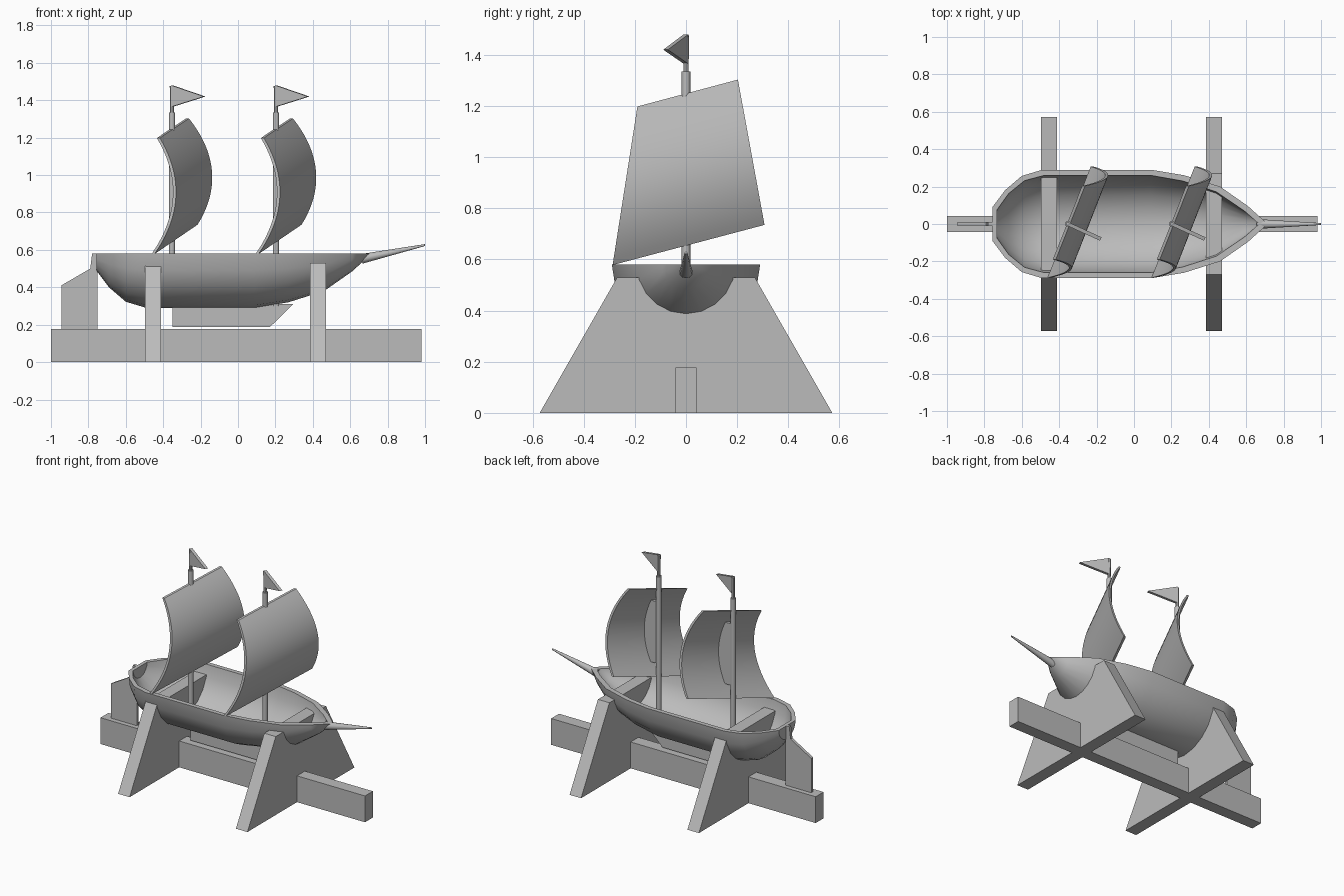
import bpy, bmesh, math
from mathutils import Vector

cube = bpy.data.objects.get("Cube")
if cube:
    bpy.data.objects.remove(cube, do_unlink=True)

grey = bpy.data.materials.new("plain grey")
grey.use_nodes = True
grey.diffuse_color = (0.5, 0.5, 0.5, 1)
grey.node_tree.nodes["Principled BSDF"].inputs["Base Color"].default_value = (0.5, 0.5, 0.5, 1)


def finish(name, bm, smooth=None):
    bmesh.ops.remove_doubles(bm, verts=bm.verts, dist=1e-5)
    bmesh.ops.recalc_face_normals(bm, faces=bm.faces)
    mesh = bpy.data.meshes.new(name)
    bm.to_mesh(mesh)
    bm.free()
    mesh.materials.append(grey)
    ob = bpy.data.objects.new(name, mesh)
    bpy.context.collection.objects.link(ob)
    if smooth:
        bpy.ops.object.select_all(action='DESELECT')
        ob.select_set(True)
        bpy.context.view_layer.objects.active = ob
        bpy.ops.object.shade_smooth_by_angle(angle=math.radians(smooth))
    return ob


def plate(name, points, thickness):
    """Extrude an outline of 3D points evenly to both sides of its plane."""
    bm = bmesh.new()
    pts = [Vector(p) for p in points]
    normal = (pts[1] - pts[0]).cross(pts[2] - pts[0]).normalized()
    face = bm.faces.new([bm.verts.new(p - normal * thickness / 2) for p in pts])
    new = bmesh.ops.extrude_face_region(bm, geom=[face])["geom"]
    verts = [v for v in new if isinstance(v, bmesh.types.BMVert)]
    bmesh.ops.translate(bm, verts=verts, vec=normal * thickness)
    return finish(name, bm)


def rod(name, start, end, r1, r2, sides=12):
    start, end = Vector(start), Vector(end)
    bm = bmesh.new()
    bmesh.ops.create_cone(bm, cap_ends=True, segments=sides, radius1=r1, radius2=r2,
                          depth=(end - start).length)
    bm.transform((end - start).to_track_quat('Z', 'Y').to_matrix().to_4x4())
    bmesh.ops.translate(bm, verts=bm.verts, vec=(start + end) / 2)
    return finish(name, bm, 40)


# Hull: a hollow half-turned shell, outer profile forward and inner profile back
DECK = 0.58
outer = [(-0.757, 0), (-0.757, 0.09), (-0.69, 0.18), (-0.6, 0.257), (-0.49, 0.29),
         (0.09, 0.29), (0.27, 0.26), (0.46, 0.2), (0.61, 0.095), (0.715, 0)]
inner = [(0.67, 0), (0.59, 0.07), (0.44, 0.172), (0.26, 0.23), (0.09, 0.26),
         (-0.48, 0.26), (-0.585, 0.232), (-0.67, 0.163), (-0.733, 0.075), (-0.733, 0)]
bm = bmesh.new()
loop = outer + inner
STEPS = 10
rings = []
for i in range(STEPS + 1):
    a = math.pi * i / STEPS
    rings.append([bm.verts.new((x, r * math.cos(a), DECK - r * math.sin(a))) for x, r in loop])
for r0, r1 in zip(rings, rings[1:]):
    for j in range(len(loop) - 1):
        if j != len(outer) - 1:
            bm.faces.new((r0[j], r0[j + 1], r1[j + 1], r1[j]))
# Flat rim between the two shells
for ring in (rings[0], rings[-1]):
    for j in range(len(outer) - 1):
        bm.faces.new((ring[j], ring[j + 1], ring[-2 - j], ring[-1 - j]))
bmesh.ops.remove_doubles(bm, verts=bm.verts, dist=1e-5)
bmesh.ops.dissolve_degenerate(bm, dist=1e-5, edges=bm.edges)
finish("hull", bm, 30)

# Bowsprit, rudder and keel
rod("bowsprit", (0.66, 0, 0.552), (1.0, 0, 0.626), 0.026, 0.005)
plate("rudder", [(-0.945, 0, 0.17), (-0.945, 0, 0.41), (-0.79, 0, 0.5), (-0.78, 0, DECK),
                 (-0.75, 0, DECK), (-0.75, 0, 0.17)], 0.02)
plate("keel", [(-0.35, 0, 0.187), (0.17, 0, 0.187), (0.295, 0, 0.31), (-0.35, 0, 0.31)], 0.02)

# Stand: long beam and two cradles
plate("stand_beam", [(-1, 0, 0), (0.98, 0, 0), (0.98, 0, 0.178), (-1, 0, 0.178)], 0.084)
for name, x, top in (("rear_cradle", -0.454, 0.515), ("front_cradle", 0.428, 0.53)):
    w = 0.572 - top * 0.572
    plate(name, [(x, -0.572, 0), (x, 0.572, 0), (x, w, top), (x, -w, top)], 0.086)


def sail_point(u, v):
    """Tilted trapezoid, bowed forward along its height."""
    low = Vector((-0.462, -0.287, 0.578)).lerp(Vector((-0.232, 0.307, 0.735)), u)
    high = Vector((-0.434, -0.19, 1.198)).lerp(Vector((-0.278, 0.203, 1.303)), u)
    return low.lerp(high, v) + Vector((0.1 * 4 * v * (1 - v), 0, 0))


def make_sail(name, dx):
    bm = bmesh.new()
    n = 20
    offset = Vector((0.016, 0, 0))
    shift = Vector((dx, 0, 0))
    rows = []
    for i in range(n + 1):
        a, b = sail_point(0, i / n) + shift, sail_point(1, i / n) + shift
        rows.append([bm.verts.new(p) for p in (a, b, b + offset, a + offset)])
    for p, q in zip(rows, rows[1:]):
        for k in range(4):
            m = (k + 1) % 4
            bm.faces.new((p[k], p[m], q[m], q[k]))
    bm.faces.new(rows[0])
    bm.faces.new(rows[-1])
    finish(name, bm, 30)


# Masts with sails, sail webs and pennants
for side, dx in (("rear", 0.0), ("front", 0.556)):
    x = dx - 0.353
    rod(side + "_mast", (x, 0, 0.3), (x, 0, 1.335), 0.017, 0.017)
    make_sail(side + "_sail", dx)
    arc = [sail_point(0.485, 0.15 + 0.07 * i) + Vector((dx + 0.005, 0, 0)) for i in range(11)]
    plate(side + "_sail_web", [(x, 0, arc[0].z)] + [(p.x, 0, p.z) for p in arc]
          + [(x, 0, arc[-1].z)], 0.02)
    rod(side + "_flag_pole", (x, 0, 1.33), (x, 0, 1.475), 0.01, 0.012, 8)
    plate(side + "_flag", [(x, 0, 1.365), (x + 0.175, -0.08, 1.42), (x, 0, 1.48)], 0.02)
